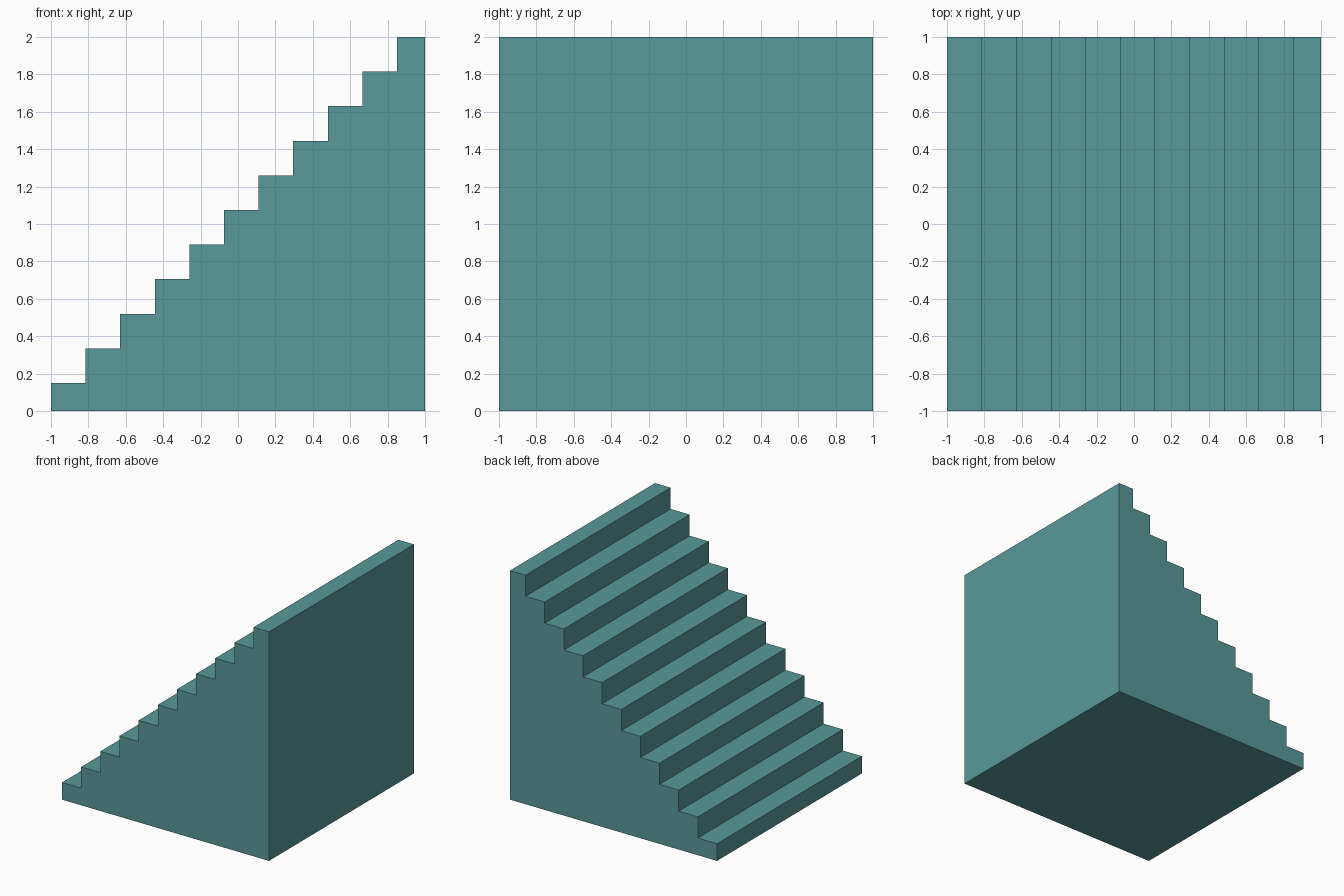
import bpy, bmesh

if "Cube" in bpy.data.objects:
    bpy.data.objects.remove(bpy.data.objects["Cube"])

STEPS = 11
PITCH = 0.185    # rise and run of a regular step
FIRST = 0.15     # height of the lowest step

# Side profile: base and back edge, then the steps from top to bottom
profile = [(-1, 0), (1, 0), (1, 2)]
for i in range(STEPS - 1, -1, -1):
    x, z = -1 + i * PITCH, FIRST + i * PITCH
    profile.append((x, z))
    if i:
        profile.append((x, z - PITCH))

# Solid staircase: profile extruded across the full depth
bm = bmesh.new()
face = bm.faces.new([bm.verts.new((x, -1, z)) for x, z in profile])
ext = bmesh.ops.extrude_face_region(bm, geom=[face], use_keep_orig=True)
verts = [g for g in ext["geom"] if isinstance(g, bmesh.types.BMVert)]
bmesh.ops.translate(bm, verts=verts, vec=(0, 2, 0))
bmesh.ops.recalc_face_normals(bm, faces=bm.faces)

mesh = bpy.data.meshes.new("staircase")
bm.to_mesh(mesh)
bm.free()
stairs = bpy.data.objects.new("staircase", mesh)
bpy.context.collection.objects.link(stairs)

# Teal finish
mat = bpy.data.materials.new("teal")
mat.diffuse_color = (0.10, 0.32, 0.32, 1)
mat.use_nodes = True
mat.node_tree.nodes["Principled BSDF"].inputs["Base Color"].default_value = mat.diffuse_color
mesh.materials.append(mat)
